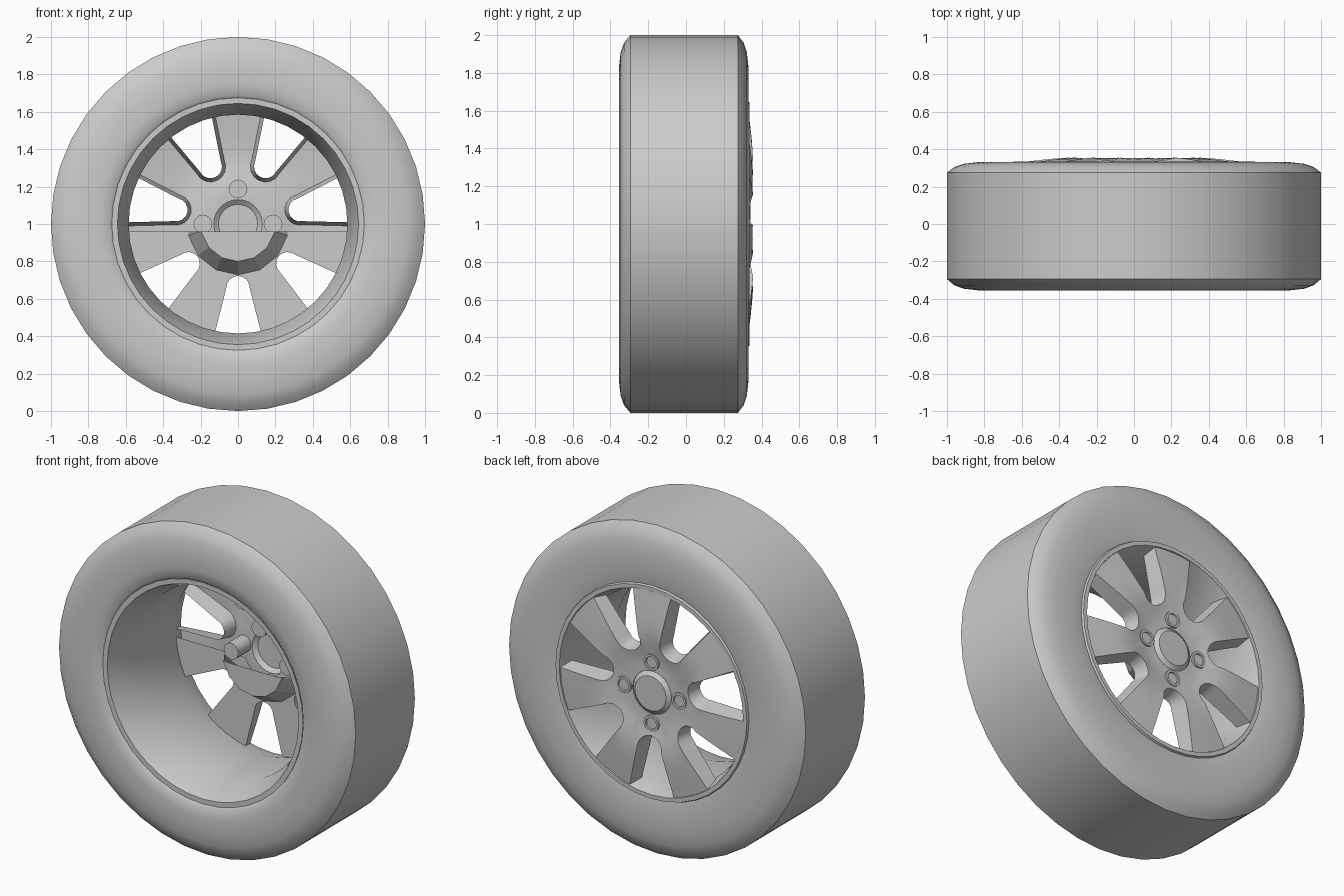
import bpy, bmesh, math
from mathutils import Vector

cube = bpy.data.objects.get("Cube")
if cube:
    bpy.data.objects.remove(cube)

grey = bpy.data.materials.new("plain grey")
grey.use_nodes = True
colour = (0.6, 0.6, 0.6, 1)
grey.diffuse_color = colour
grey.node_tree.nodes["Principled BSDF"].inputs["Base Color"].default_value = colour

SPOKES = 7
SECTOR = math.tau / SPOKES
RIM_R = 0.615
CAP_R = 0.13
CUT_Z = 0.96


def finish(name, bm, angle=35):
    """Turn a bmesh into a smooth-shaded object with sharp edges."""
    bmesh.ops.remove_doubles(bm, verts=bm.verts, dist=0.0005)
    mesh = bpy.data.meshes.new(name)
    bm.to_mesh(mesh)
    bm.free()
    mesh.materials.append(grey)
    ob = bpy.data.objects.new(name, mesh)
    bpy.context.collection.objects.link(ob)
    bpy.ops.object.select_all(action='DESELECT')
    ob.select_set(True)
    bpy.context.view_layer.objects.active = ob
    bpy.ops.object.shade_smooth_by_angle(angle=math.radians(angle))


def cut_above(bm):
    """Remove everything above the cut height."""
    bmesh.ops.bisect_plane(bm, geom=bm.verts[:] + bm.edges[:] + bm.faces[:],
                           plane_co=(0, 0, CUT_Z), plane_no=(0, 0, 1), clear_outer=True)


def lathe(name, profile, steps, centre=(0, 0, 1), angle=35, halve=False):
    """Spin (radius, y) points around the y axis."""
    bm = bmesh.new()
    rings = []
    for r, y in profile:
        rings.append([bm.verts.new((centre[0] + r * math.sin(math.tau * i / steps), y,
                                    centre[2] + r * math.cos(math.tau * i / steps)))
                      for i in range(steps)])
    for a, b in zip(rings, rings[1:]):
        for i in range(steps):
            j = (i + 1) % steps
            bm.faces.new((a[i], a[j], b[j], b[i]))
    bmesh.ops.dissolve_degenerate(bm, dist=0.0001, edges=bm.edges)
    if halve:
        cut_above(bm)
        bmesh.ops.holes_fill(bm, edges=[e for e in bm.edges if e.is_boundary])
    finish(name, bm, angle)


def lookup(table, r):
    """Linear interpolation in a list of (radius, y) pairs."""
    for (r0, y0), (r1, y1) in zip(table, table[1:]):
        if r <= r1:
            return y0 + (y1 - y0) * max(0, r - r0) / (r1 - r0)
    return table[-1][1]


FRONT = [(0.0, 0.325), (0.2, 0.325), (0.27, 0.34), (0.35, 0.355), (0.45, 0.348), (0.64, 0.326)]
BACK = [(0.0, 0.25), (1.0, 0.25)]


def hole_outline(grow):
    """U-shaped opening along +u, from one rim corner round the tip to the other."""
    half, tip = 0.07 + grow, 0.34
    side = []
    for k in range(4):
        t = k / 4
        side.append((RIM_R + (tip - RIM_R) * t, 0.14 + grow - 0.07 * t))
    arc = [(tip - half * math.sin(math.pi * k / 8), half * math.cos(math.pi * k / 8))
           for k in range(9)]
    return side + arc + [(u, -v) for u, v in reversed(side)]


def sector_border(count):
    """Spoke centre line, cap edge and next spoke centre line, matching the outline."""
    pts = []
    legs = 6
    for k in range(count):
        if k < legs:
            a, r = SECTOR / 2, RIM_R + (CAP_R - RIM_R) * k / legs
        elif k >= count - legs:
            a, r = -SECTOR / 2, RIM_R + (CAP_R - RIM_R) * (count - 1 - k) / legs
        else:
            a, r = SECTOR / 2 * (1 - 2 * (k - legs) / (count - 1 - 2 * legs)), CAP_R
        pts.append((r * math.cos(a), r * math.sin(a)))
    return pts


def place(p, a, table):
    u, v = p
    return Vector((u * math.cos(a) - v * math.sin(a), lookup(table, math.hypot(u, v)),
                   1 + u * math.sin(a) + v * math.cos(a)))


def strip(bm, rows):
    verts = [[bm.verts.new(p) for p in row] for row in rows]
    for a, b in zip(verts, verts[1:]):
        for i in range(len(a) - 1):
            bm.faces.new((a[i], a[i + 1], b[i + 1], b[i]))


def spread(outline, border, a, table, n):
    """Surface rows between a hole outline and its sector border."""
    return [[place((p[0] + (q[0] - p[0]) * k / n, p[1] + (q[1] - p[1]) * k / n), a, table)
             for p, q in zip(outline, border)] for k in range(n + 1)]


# Spoke face with hole walls, and the backing that fills its lower half
face_bm, back_bm = bmesh.new(), bmesh.new()
wide, narrow = hole_outline(0.012), hole_outline(-0.008)
border = sector_border(len(wide))
for s in range(SPOKES):
    a = -math.pi / 2 + s * SECTOR
    strip(face_bm, spread(wide, border, a, FRONT, 4))
    strip(face_bm, [[place(p, a, BACK) for p in narrow], [place(p, a, FRONT) for p in wide]])
    strip(back_bm, spread(narrow, border, a, BACK, 1)[::-1])
cut_above(back_bm)
finish("spoke_face", face_bm)
finish("lower_spoke_backing", back_bm)

# Half hub block behind the lower spokes
lathe("lower_hub_block", [(0.272, 0.25), (0.2, 0.14), (0, 0.14)], 2 * SPOKES, angle=20, halve=True)

# Tyre
lathe("tyre", [(0.675, -0.335), (0.69, -0.347), (0.75, -0.355), (0.83, -0.355), (0.91, -0.346),
               (0.96, -0.328), (1.0, -0.295), (1.0, 0.275), (0.96, 0.305), (0.91, 0.322),
               (0.83, 0.331), (0.70, 0.331), (0.65, 0.322)], 40, angle=45)

# Rim barrel with a tapered mouth and a flared outer edge
lathe("rim_barrel", [(0.65, 0.322), (0.645, 0.335), (0.62, 0.335), (0.615, 0.32), (0.585, 0.22),
                     (0.585, -0.15), (0.64, -0.325), (0.645, -0.338), (0.675, -0.338)], 40, angle=25)

# Centre cap
lathe("centre_cap", [(0.13, 0.322), (0.105, 0.342), (0.0, 0.342)], 24)

# Four wheel bolts
for k in range(4):
    a = k * math.pi / 2
    lathe("wheel_bolt_%d" % (k + 1),
          [(0, 0.2), (0.05, 0.2), (0.05, 0.338), (0.036, 0.338), (0.034, 0.33), (0, 0.33)], 12,
          (0.187 * math.cos(a), 0, 1 + 0.187 * math.sin(a)))
